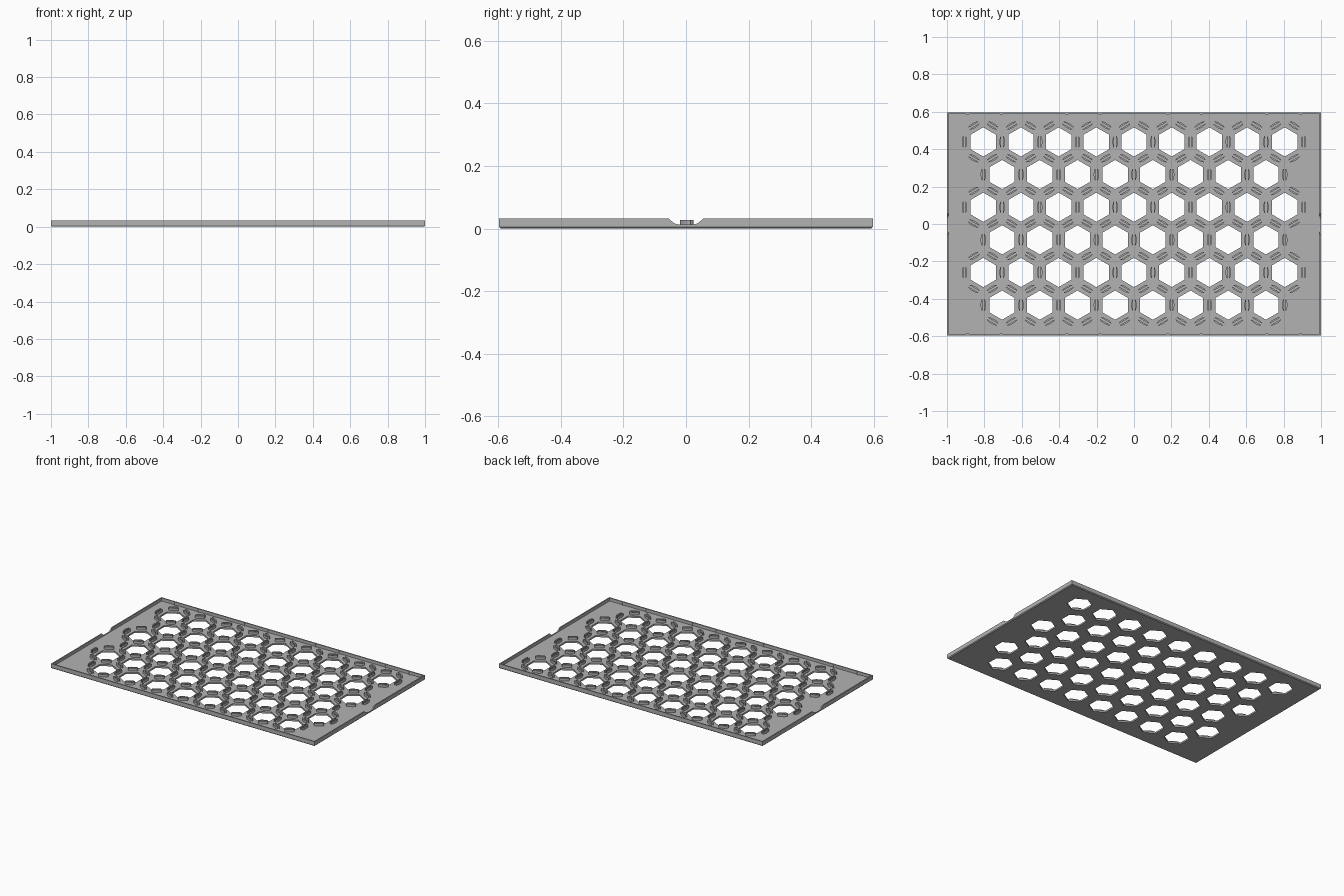
import bpy, bmesh, math
from mathutils import Matrix, Vector

cube = bpy.data.objects.get("Cube")
if cube:
    bpy.data.objects.remove(cube, do_unlink=True)

# Overall sizes
HALF_X, HALF_Y, HEIGHT = 1.0, 0.597, 0.032
FLOOR, RIM = 0.011, 0.008
PITCH = 0.2015
ROW = PITCH * math.sqrt(3) / 2

grey = bpy.data.materials.new("light grey")
grey.use_nodes = True
grey.diffuse_color = (0.45, 0.45, 0.45, 1)
grey.node_tree.nodes["Principled BSDF"].inputs["Base Color"].default_value = (0.45, 0.45, 0.45, 1)


def make_object(name, bm):
    bmesh.ops.recalc_face_normals(bm, faces=bm.faces)
    mesh = bpy.data.meshes.new(name)
    bm.to_mesh(mesh)
    bm.free()
    mesh.materials.append(grey)
    obj = bpy.data.objects.new(name, mesh)
    bpy.context.collection.objects.link(obj)
    return obj


def prism(bm, outline, offset):
    """Extrude a closed outline along an offset."""
    face = bm.faces.new([bm.verts.new(p) for p in outline])
    made = bmesh.ops.extrude_face_region(bm, geom=[face], use_keep_orig=True)["geom"]
    bmesh.ops.translate(bm, vec=offset, verts=[g for g in made if isinstance(g, bmesh.types.BMVert)])


def rectangle(x, y, z):
    return [(-x, -y, z), (x, -y, z), (x, y, z), (-x, y, z)]


def cut(target, cutter):
    cutter.hide_render = True
    mod = target.modifiers.new("cut", "BOOLEAN")
    mod.operation, mod.solver, mod.object = "DIFFERENCE", "EXACT", cutter
    bpy.context.view_layer.objects.active = target
    bpy.ops.object.modifier_apply(modifier=mod.name)
    bpy.data.objects.remove(cutter, do_unlink=True)


# Tray block with a chamfered lower edge
bm = bmesh.new()
prism(bm, rectangle(HALF_X, HALF_Y, 0), (0, 0, HEIGHT))
bmesh.ops.bevel(bm, geom=[e for e in bm.edges if all(v.co.z < 0.001 for v in e.verts)],
                offset=0.005, segments=1, affect="EDGES")
tray = make_object("tray", bm)

# Hollow interior leaves a thin rim
bm = bmesh.new()
prism(bm, rectangle(HALF_X - RIM, HALF_Y - RIM, FLOOR), (0, 0, 0.1))
cut(tray, make_object("interior_cutter", bm))

# Curved finger notch through both short rims
bm = bmesh.new()
slope = [(0.02, 0.0125), (0.033, 0.0145), (0.043, 0.021), (0.056, 0.033), (0.056, 0.05)]
outline = [(-1.1, y, z) for y, z in slope] + [(-1.1, -y, z) for y, z in reversed(slope)]
prism(bm, outline, (2.2, 0, 0))
cut(tray, make_object("notch_cutter", bm))

# Staggered hexagonal holes
centres = []
for row in range(6):
    count = 9 - row % 2
    for i in range(count):
        centres.append(Vector(((i - (count - 1) / 2) * PITCH, (2.5 - row) * ROW + 0.0025, 0)))
bm = bmesh.new()
for c in centres:
    prism(bm, [c + Vector((0.078 * math.sin(k * math.pi / 3), 0.078 * math.cos(k * math.pi / 3), -0.1))
               for k in range(6)], (0, 0, 0.3))
cut(tray, make_object("hole_cutter", bm))

# Paired curved clips facing every side of each hole, one pair per shared wall
bm = bmesh.new()
used = set()
for c in centres:
    for k in range(6):
        angle = k * math.pi / 3
        middle = c + Vector((math.cos(angle), math.sin(angle), 0)) * PITCH / 2
        key = (round(middle.x, 2), round(middle.y, 2))
        if key in used:
            continue
        used.add(key)
        for turn in (0, math.pi):
            place = Matrix.Translation(middle) @ Matrix.Rotation(angle + turn, 4, "Z")
            arc = [(0.005 + 0.009 * math.cos(t * math.pi / 12), 0.031 * math.sin(t * math.pi / 12))
                   for t in range(-6, 7)]
            prism(bm, [place @ Vector((x, y, FLOOR - 0.002)) for x, y in arc], (0, 0, 0.019))
make_object("hole_clips", bm)

# Small wedge nubs inside the long rims
bm = bmesh.new()
for side in (-1, 1):
    for x in (-0.89, -0.71, -0.36, -0.18, 0.18, 0.36, 0.71, 0.89):
        y = side * (HALF_Y - RIM + 0.001)
        prism(bm, [(x - 0.012, y, FLOOR - 0.002), (x + 0.012, y, FLOOR - 0.002),
                   (x, y - side * 0.008, FLOOR - 0.002)], (0, 0, HEIGHT - FLOOR))
make_object("rim_nubs", bm)
